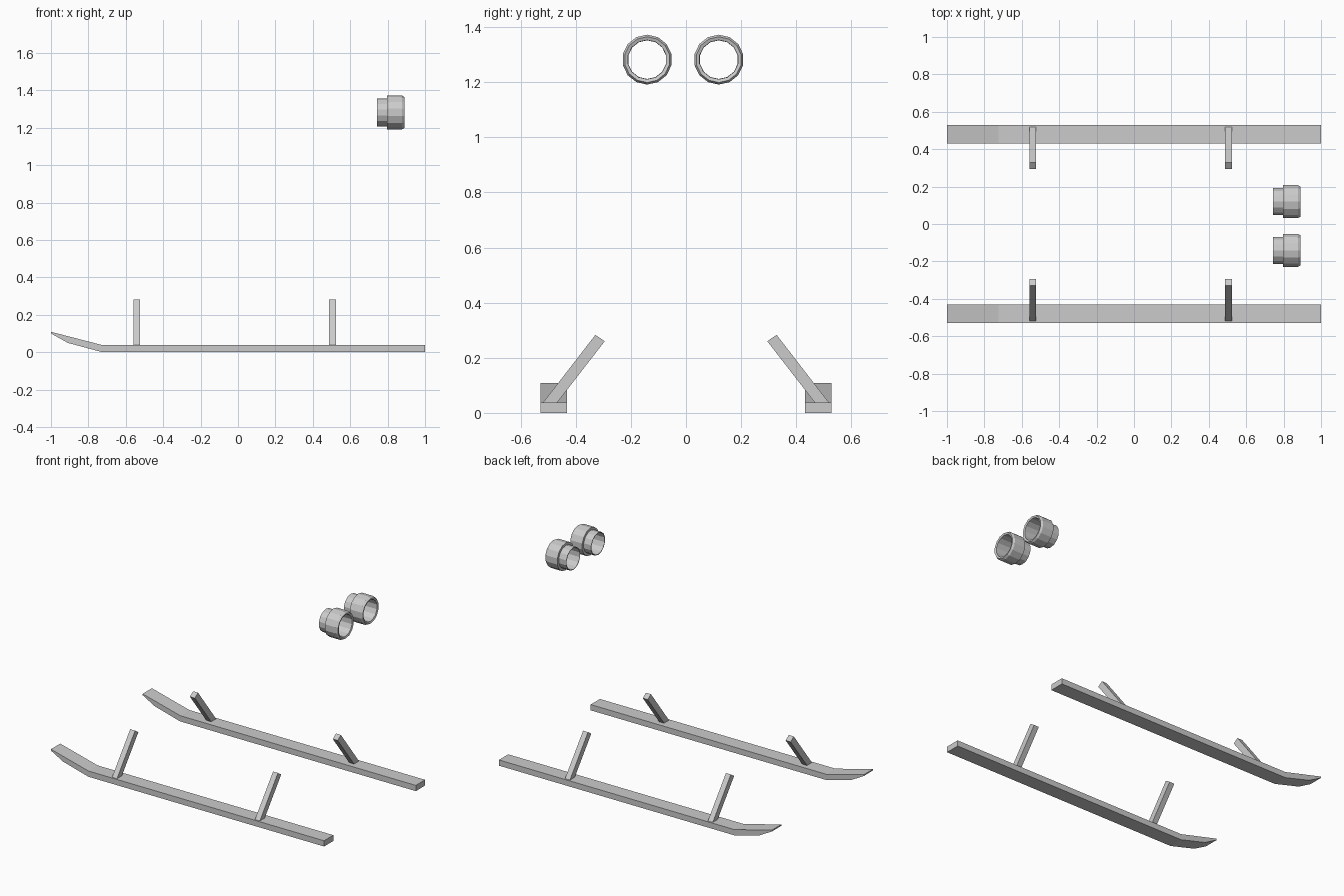
import bpy, bmesh, math

if "Cube" in bpy.data.objects:
    bpy.data.objects.remove(bpy.data.objects["Cube"])


def finish(bm, name):
    bmesh.ops.recalc_face_normals(bm, faces=bm.faces)
    me = bpy.data.meshes.new(name)
    bm.to_mesh(me)
    bm.free()
    ob = bpy.data.objects.new(name, me)
    bpy.context.collection.objects.link(ob)
    return ob


def prism(name, profile, offset):
    """Closed 3D outline extruded along offset."""
    bm = bmesh.new()
    face = bm.faces.new([bm.verts.new(p) for p in profile])
    ext = bmesh.ops.extrude_face_region(bm, geom=[face], use_keep_orig=True)
    moved = [g for g in ext["geom"] if isinstance(g, bmesh.types.BMVert)]
    bmesh.ops.translate(bm, verts=moved, vec=offset)
    return finish(bm, name)


def lathe_x(name, profile, cy, cz, sides):
    """Closed (x, radius) loop revolved about an axis along x."""
    bm = bmesh.new()
    rings = []
    for i in range(sides):
        a = 2 * math.pi * i / sides
        rings.append([bm.verts.new((x, cy + r * math.sin(a), cz + r * math.cos(a)))
                      for x, r in profile])
    n = len(profile)
    for i in range(sides):
        p, q = rings[i], rings[(i + 1) % sides]
        for j in range(n):
            k = (j + 1) % n
            bm.faces.new((p[j], p[k], q[k], q[j]))
    return finish(bm, name)


SKID = [(1, 0), (1, 0.038), (-0.725, 0.038), (-1, 0.109), (-1, 0.1),
        (-0.91, 0.05), (-0.725, 0)]
STRUT = [(0.329, 0.283), (0.295, 0.26), (0.484, 0.016), (0.519, 0.037)]

for side, label in ((-1, "front"), (1, "back")):
    # landing skid with upturned tip
    prism(f"skid_{label}", [(x, side * 0.431, z) for x, z in SKID],
          (0, side * 0.097, 0))
    # slanted struts rising inward from the skid
    for x, end in ((-0.541, "left"), (0.505, "right")):
        prism(f"strut_{label}_{end}",
              [(x - 0.018, side * y, z) for y, z in STRUT], (0.036, 0, 0))

# pair of stepped, open exhaust tubes
TUBE = [(0.742, 0.074), (0.797, 0.074), (0.797, 0.0905), (0.876, 0.0905),
        (0.889, 0.083), (0.885, 0.071), (0.742, 0.07)]
for cy, label in ((-0.141, "front"), (0.119, "back")):
    lathe_x(f"exhaust_{label}", TUBE, cy, 1.282, 14)
